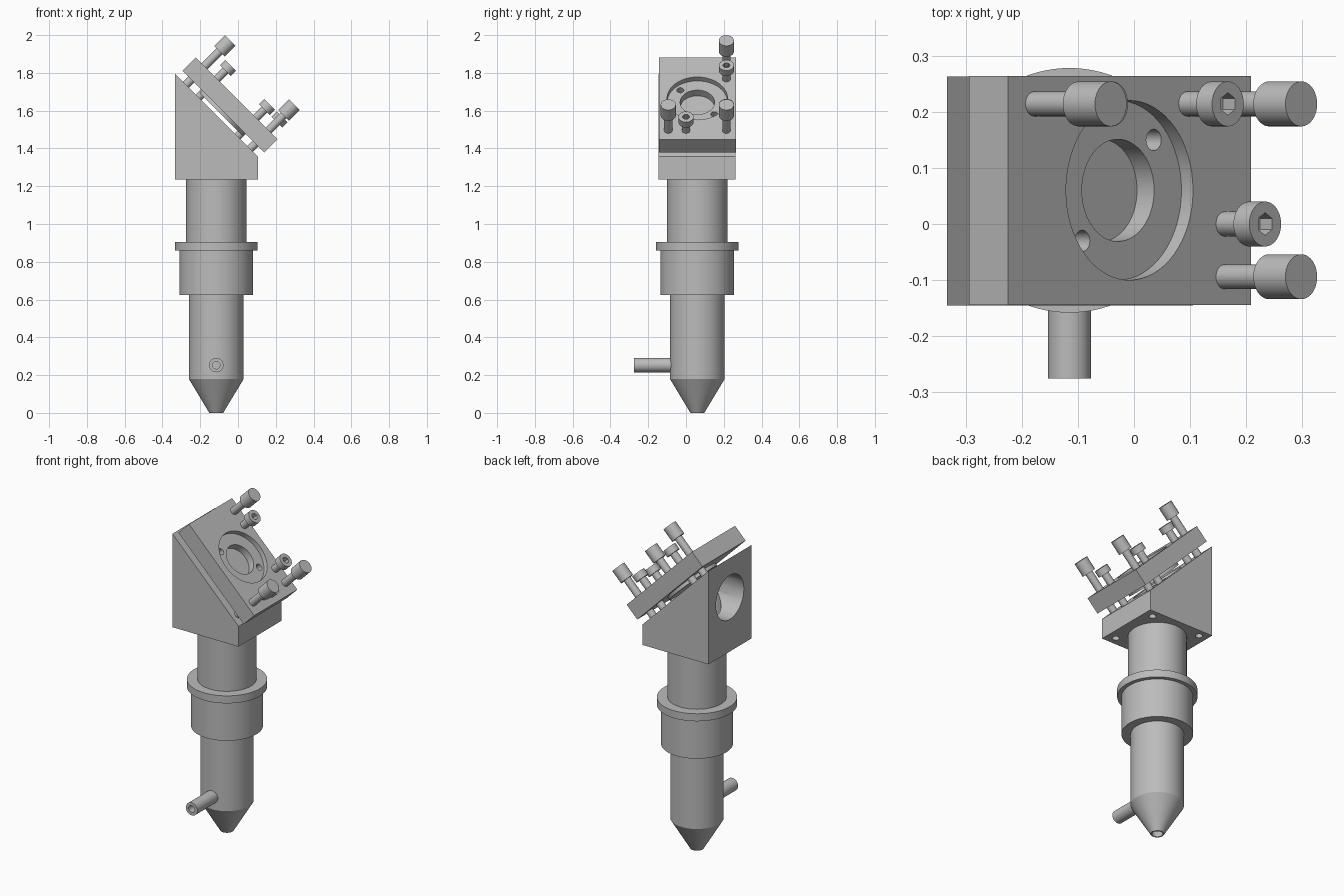
import bpy, bmesh, math
from mathutils import Matrix, Vector

if "Cube" in bpy.data.objects:
    bpy.data.objects.remove(bpy.data.objects["Cube"], do_unlink=True)

grey = bpy.data.materials.new("machined_grey")
grey.use_nodes = True
grey.diffuse_color = (0.5, 0.5, 0.5, 1)
grey.node_tree.nodes["Principled BSDF"].inputs["Base Color"].default_value = grey.diffuse_color

AX, AY = -0.115, 0.06          # vertical optical axis
axis = Matrix.Translation((AX, AY, 0))
# Tilted frame: origin at the centre of the mirror plate's outer face
tilt = Matrix.Translation((-0.008, AY, 1.665)) @ Matrix.Rotation(math.radians(45), 4, 'Y')


def finish(name, bm, matrix):
    bmesh.ops.recalc_face_normals(bm, faces=bm.faces)
    mesh = bpy.data.meshes.new(name)
    bm.to_mesh(mesh)
    bm.free()
    mesh.transform(matrix)
    mesh.materials.append(grey)
    obj = bpy.data.objects.new(name, mesh)
    bpy.context.collection.objects.link(obj)
    return obj


def lathe(name, profile, matrix, steps=64):
    """Spin a closed (radius, height) outline round local z."""
    bm = bmesh.new()
    verts = [bm.verts.new((r, 0, z)) for r, z in profile]
    edges = [bm.edges.new((a, b)) for a, b in zip(verts, verts[1:] + verts[:1])]
    bmesh.ops.spin(bm, geom=verts + edges, cent=(0, 0, 0), axis=(0, 0, 1),
                   angle=math.tau, steps=steps)
    bmesh.ops.remove_doubles(bm, verts=bm.verts, dist=1e-5)
    bmesh.ops.dissolve_degenerate(bm, edges=bm.edges, dist=1e-6)
    return finish(name, bm, matrix)


def rod(name, r, z0, z1, matrix, sides=64):
    bm = bmesh.new()
    bmesh.ops.create_cone(bm, cap_ends=True, segments=sides, radius1=r, radius2=r,
                          depth=z1 - z0)
    bmesh.ops.translate(bm, verts=bm.verts, vec=(0, 0, (z0 + z1) / 2))
    return finish(name, bm, matrix)


def prism(name, outline, y0, y1, matrix):
    """Extrude an x-z outline along y."""
    bm = bmesh.new()
    face = bm.faces.new([bm.verts.new((x, y0, z)) for x, z in outline])
    geom = bmesh.ops.extrude_face_region(bm, geom=[face])["geom"]
    bmesh.ops.translate(bm, vec=(0, y1 - y0, 0),
                        verts=[g for g in geom if isinstance(g, bmesh.types.BMVert)])
    return finish(name, bm, matrix)


def cut(obj, cutters):
    bpy.context.view_layer.objects.active = obj
    for c in cutters:
        c.hide_render = True
        mod = obj.modifiers.new("cut", 'BOOLEAN')
        mod.operation, mod.solver, mod.object = 'DIFFERENCE', 'EXACT', c
        bpy.ops.object.modifier_apply(modifier=mod.name)
        bpy.data.objects.remove(c, do_unlink=True)


def at(x, y, z=0):
    return Matrix.Translation((x, y, z))


parts = []

# Hollow barrel: nozzle cone, lower tube, collar, flange, upper tube
parts.append(lathe("barrel", [
    (0.037, 0), (0.145, 0.18), (0.145, 0.625), (0.195, 0.625), (0.195, 0.86),
    (0.218, 0.86), (0.218, 0.905), (0.16, 0.905), (0.16, 1.235),
    (0.13, 1.235), (0.12, 0.2), (0.03, 0.02), (0.03, 0)], axis, 96))

# Gas inlet pipe pointing forward
parts.append(lathe("inlet_pipe", [(0.038, 0), (0.038, 0.205), (0.02, 0.205), (0.02, 0)],
                   at(AX, -0.07, 0.253) @ Matrix.Rotation(math.radians(90), 4, 'X'), 48))

# Wedge housing with beam bores and mounting holes underneath
housing = prism("mirror_housing", [(-0.333, 1.235), (0.105, 1.235), (0.105, 1.357),
                                   (-0.333, 1.795)], -0.145, 0.263, Matrix())
side_on = at(0, AY, 1.56) @ Matrix.Rotation(math.radians(90), 4, 'Y')
holes = [rod("bore", 0.13, 1.1, 2, axis), rod("bore", 0.132, -0.5, AX, side_on)]
for sx in (-1, 1):
    for sy in (-1, 1):
        holes.append(rod("hole", 0.02, 1.2, 1.31, at(AX + sx * 0.165, AY + sy * 0.155), 32))
cut(housing, holes)
parts.append(housing)

# Tilted mirror plate with stepped recess
plate = prism("mirror_plate", [(-0.306, -0.099), (0.306, -0.099), (0.306, 0), (-0.306, 0)],
              -0.204, 0.204, tilt)
recess = [rod("recess", 0.16, -0.029, 0.1, tilt), rod("well", 0.091, -0.072, 0.1, tilt)]
for s in (-1, 1):
    recess.append(rod("hole", 0.019, -0.07, 0.1, tilt @ at(s * 0.09, s * 0.09), 32))
cut(plate, recess)
parts.append(plate)

# Mirror disc under the plate
parts.append(rod("mirror_disc", 0.16, -0.118, -0.098, tilt))


def screw(name, u, v, base, top, socket):
    m = tilt @ at(u, v)
    obj = lathe(name, [(0, -0.145), (0.022, -0.145), (0.022, base), (0.04, base),
                       (0.04, top), (0, top)], m, 40)
    if socket:
        cut(obj, [rod("hex", 0.02, top - 0.03, top + 0.05, m, 6)])
    parts.append(obj)


# Long adjusting screws and short socket-head clamping screws
for i, (u, v) in enumerate([(-0.24, 0.154), (0.24, 0.154), (0.24, -0.154)]):
    screw(f"adjusting_screw_{i + 1}", u, v, 0.112, 0.193, False)
for i, (u, v) in enumerate([(-0.146, 0.154), (0.146, 0.154), (0.24, -0.06)]):
    screw(f"clamping_screw_{i + 1}", u, v, 0.062, 0.102, True)

# Smooth the round walls, keep the edges sharp
bpy.ops.object.select_all(action='DESELECT')
for p in parts:
    p.select_set(True)
bpy.context.view_layer.objects.active = parts[0]
bpy.ops.object.shade_smooth_by_angle(angle=math.radians(30))
